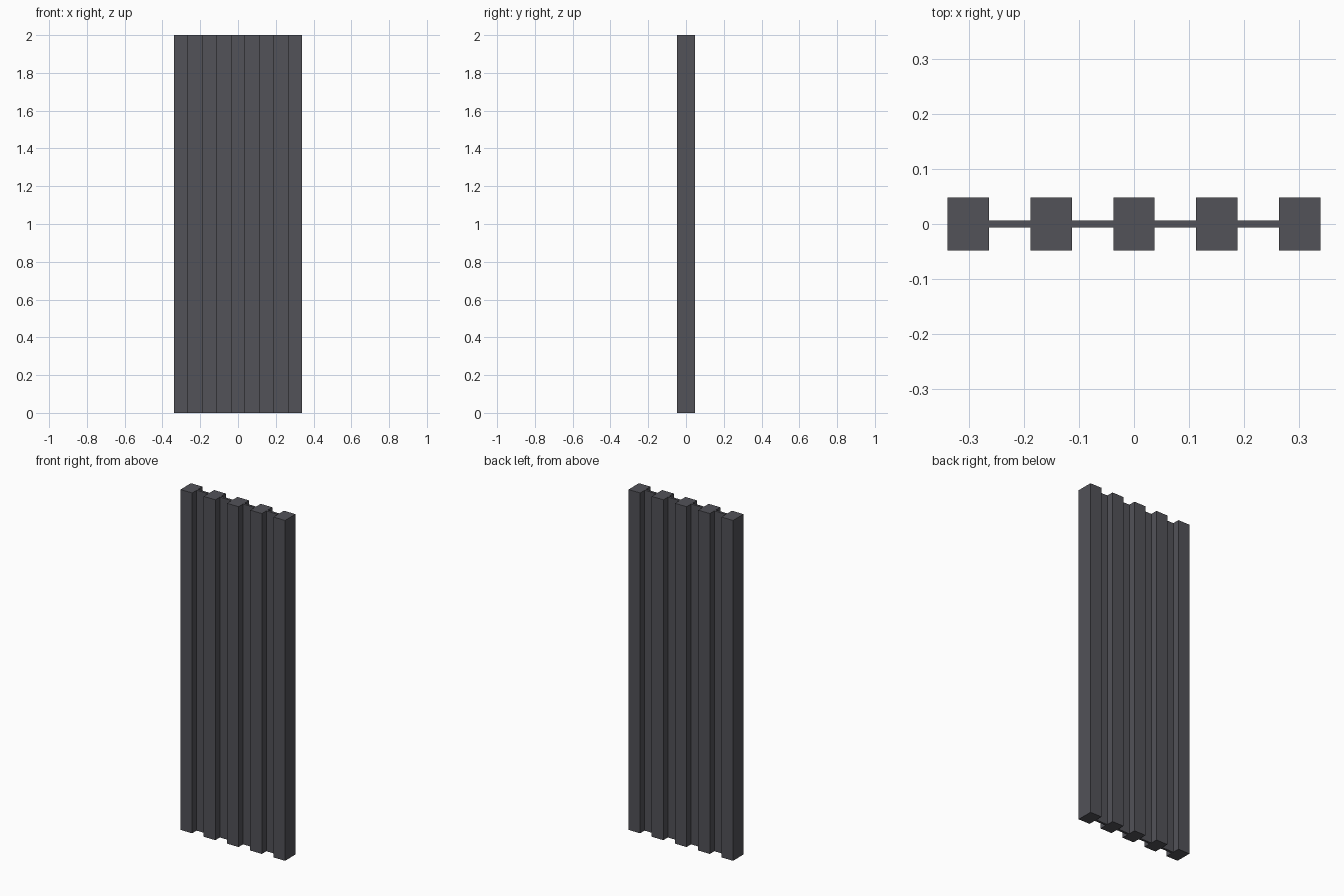
import bpy

cube = bpy.data.objects.get("Cube")
if cube:
    bpy.data.objects.remove(cube, do_unlink=True)

HEIGHT = 2.0
PITCH = 0.151       # spacing between bar centres
BAR_W = PITCH / 2   # bars and gaps are equally wide
BAR_D = 0.097
WEB_D = 0.0135
COUNT = 5

# Dark grey metal
metal = bpy.data.materials.new("dark_grey")
metal.use_nodes = True
color = (0.085, 0.085, 0.099, 1.0)
metal.diffuse_color = color
metal.node_tree.nodes["Principled BSDF"].inputs["Base Color"].default_value = color


def box(name, x, width, depth):
    """Full-height upright box centred on x."""
    bpy.ops.mesh.primitive_cube_add(size=1, location=(x, 0, HEIGHT / 2))
    obj = bpy.context.object
    obj.name = name
    obj.scale = (width, depth, HEIGHT)
    bpy.ops.object.transform_apply(location=False, rotation=False, scale=True)
    obj.data.materials.append(metal)


first = -PITCH * (COUNT - 1) / 2
for i in range(COUNT):
    x = first + i * PITCH
    # Upright bar
    box(f"upright_bar_{i + 1}", x, BAR_W, BAR_D)
    # Thin panel joining this bar to the next
    if i < COUNT - 1:
        box(f"thin_panel_{i + 1}", x + PITCH / 2, PITCH - BAR_W, WEB_D)
